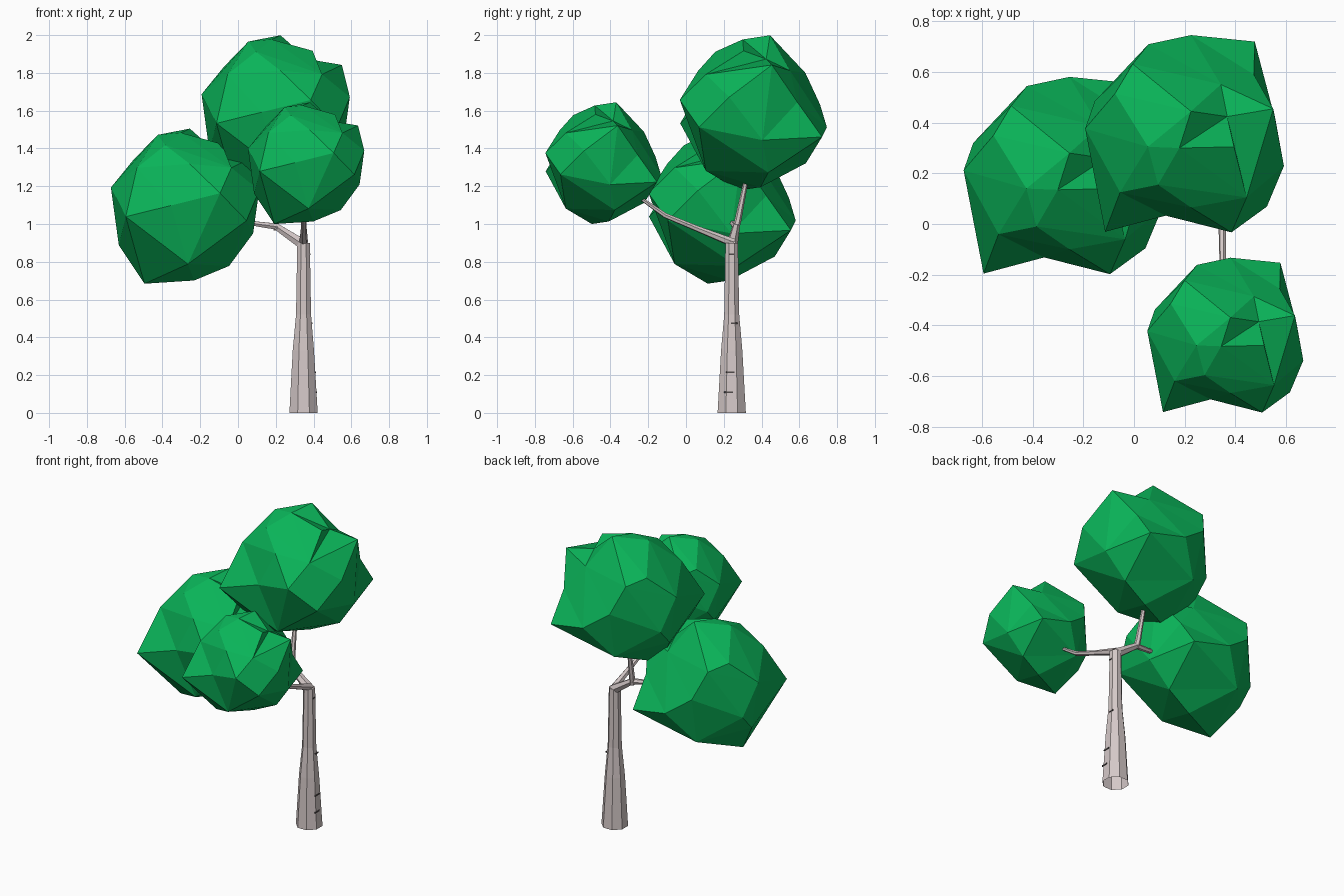
import bpy, bmesh, math
from mathutils import Vector

if "Cube" in bpy.data.objects:
    bpy.data.objects.remove(bpy.data.objects["Cube"])


def material(name, rgb):
    m = bpy.data.materials.new(name)
    m.diffuse_color = (*rgb, 1)
    m.use_nodes = True
    m.node_tree.nodes["Principled BSDF"].inputs["Base Color"].default_value = m.diffuse_color
    return m


GREEN = material("leaf green", (0.003, 0.45, 0.098))
BARK = material("pale bark", (0.66, 0.58, 0.575))
MARK = material("dark bark mark", (0.08, 0.07, 0.07))


def finish(name, bm, mat):
    bmesh.ops.recalc_face_normals(bm, faces=bm.faces)
    me = bpy.data.meshes.new(name)
    bm.to_mesh(me)
    bm.free()
    me.materials.append(mat)
    ob = bpy.data.objects.new(name, me)
    bpy.context.collection.objects.link(ob)
    return ob


def limb(name, path, radii, sides):
    """Flat-sided tapering tube along a path, open at its root."""
    bm = bmesh.new()
    pts = [Vector(p) for p in path]
    rings = []
    for i, p in enumerate(pts):
        t = (pts[min(i + 1, len(pts) - 1)] - pts[max(i - 1, 0)]).normalized()
        u = t.cross(Vector((0.3, 0.5, 0.81)) if abs(t.z) < 0.7 else Vector((0, 1, 0))).normalized()
        v = t.cross(u)
        rings.append([bm.verts.new(p + radii[i] * (u * math.cos(a) + v * math.sin(a)))
                      for a in (math.tau * (k + 0.5) / sides for k in range(sides))])
    for a, b in zip(rings, rings[1:]):
        for k in range(sides):
            n = (k + 1) % sides
            bm.faces.new((a[k], a[n], b[n], b[k]))
    bm.faces.new(rings[-1])
    return finish(name, bm, BARK)


# Faceted leaf clump: hull of a few points, then corners pulled out or pushed in
CLUMP = [
    (.03, .09, .407), (-.14, -.05, .374), (.20, -.05, .325), (-.10, -.20, .32),
    (-.016, -.055, .385),
    (-.20, .277, .208), (.355, .10, .25), (-.27, .16, .24),
    (-.388, .022, .095), (-.25, -.23, .20), (.03, -.29, .22), (.25, -.25, .20),
    (-.138, .355, .04), (.03, .391, -.08), (.19, -.388, .065), (.397, -.126, .08),
    (.33, -.286, -.08), (.365, .05, -.148), (-.35, .13, -.106), (-.346, .03, -.21),
    (-.21, -.075, -.414), (.053, .04, -.397), (.238, .08, -.32), (.02, -.25, -.31),
    (-.12, .28, -.27)]
SPIKES = [((-.262, -.327, -.05), 1.18), ((.243, .315, -.113), 1.16)]
DENTS = [((.185, .245, .275), .8), ((.225, .09, .365), .77),
         ((.32, .27, .06), .87), ((-.08, -.37, 0), .87)]


def clump(name, centre, size):
    bm = bmesh.new()
    for p in CLUMP:
        bm.verts.new(p)
    moved = [(bm.verts.new(p), f) for p, f in SPIKES + DENTS]
    bmesh.ops.convex_hull(bm, input=bm.verts)
    for v, f in moved:
        v.co *= f
    bmesh.ops.delete(bm, geom=[v for v in bm.verts if not v.link_faces], context='VERTS')
    for v in bm.verts:
        v.co = v.co * size + Vector(centre)
    finish(name, bm, GREEN)


clump("top_leaves", (.195, .355, 1.592), 1)
clump("left_leaves", (-.285, .19, 1.098), 1)
clump("front_leaves", (.357, -.44, 1.325), .785)

# Trunk and branches
limb("trunk", [(.347, .242, 0), (.346, .242, .33), (.347, .242, .52), (.347, .242, .9)],
     [.081, .061, .043, .036], 8)
limb("front_branch", [(.347, .25, .9), (.348, .06, .975), (.35, -.11, 1.045), (.352, -.26, 1.15)],
     [.024, .016, .014, .009], 6)
limb("fork_branch", [(.355, .242, .885), (.205, .265, .985)], [.032, .02], 6)
limb("top_branch", [(.205, .262, .97), (.20, .275, 1.02), (.19, .32, 1.24)], [.019, .018, .012], 6)
limb("left_branch", [(.215, .265, .985), (.10, .25, 1.0), (.0, .235, 1.02)], [.019, .015, .01], 6)

# Thin dark dashes on the right side of the bark
for i, (y, z, r, w) in enumerate([(.255, .475, .047, .035), (.235, .215, .068, .045),
                                  (.225, .11, .0745, .045), (.24, .84, .037, .026)]):
    bm = bmesh.new()
    bmesh.ops.create_cube(bm, size=1)
    for v in bm.verts:
        v.co = Vector((.347 + r * .93 + v.co.x * .006, y + v.co.y * w, z + v.co.z * .008))
    finish(f"bark_mark_{i + 1}", bm, MARK)
